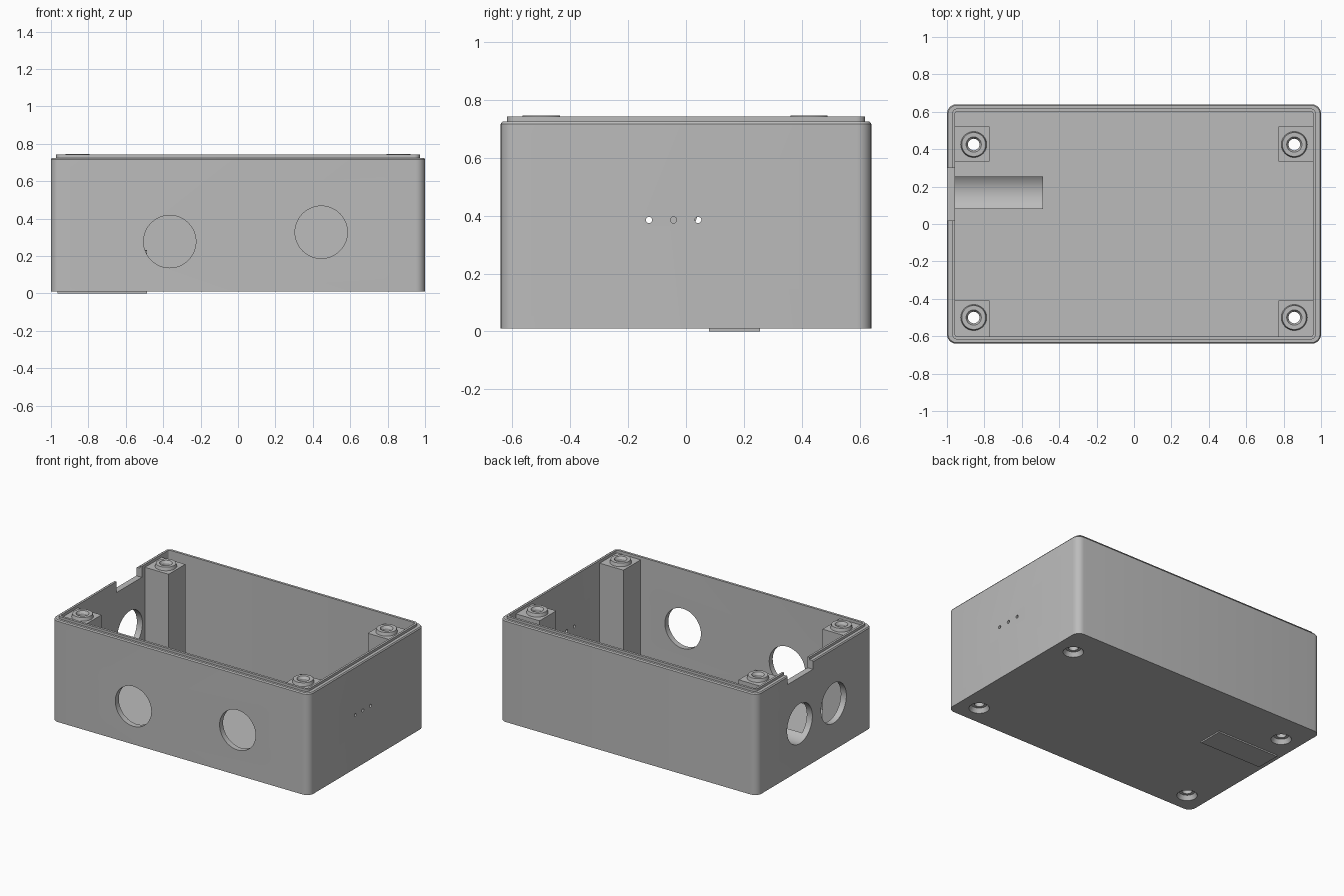
import bpy, bmesh, math
from mathutils import Matrix, Vector

if "Cube" in bpy.data.objects:
    bpy.data.objects.remove(bpy.data.objects["Cube"], do_unlink=True)

grey = bpy.data.materials.new("plain grey")
grey.use_nodes = True
GREY = (0.5, 0.5, 0.5, 1)
grey.diffuse_color = GREY
grey.node_tree.nodes["Principled BSDF"].inputs["Base Color"].default_value = GREY


def finish(bm, name):
    bmesh.ops.recalc_face_normals(bm, faces=bm.faces)
    mesh = bpy.data.meshes.new(name)
    bm.to_mesh(mesh)
    bm.free()
    mesh.materials.append(grey)
    obj = bpy.data.objects.new(name, mesh)
    bpy.context.collection.objects.link(obj)
    return obj


def box(name, x, y, z):
    bm = bmesh.new()
    bmesh.ops.create_cube(bm, size=1)
    for v in bm.verts:
        v.co = Vector(r[0] + (c + 0.5) * (r[1] - r[0]) for c, r in zip(v.co, (x, y, z)))
    return finish(bm, name)


def cylinder(name, centre, axis, length, r1, r2=None, sides=48):
    bm = bmesh.new()
    turn = Vector((0, 0, 1)).rotation_difference(Vector(axis)).to_matrix().to_4x4()
    bmesh.ops.create_cone(bm, cap_ends=True, segments=sides, radius1=r1,
                          radius2=r1 if r2 is None else r2, depth=length,
                          matrix=Matrix.Translation(centre) @ turn)
    return finish(bm, name)


def loft(name, rings, steps=6):
    """Closed skin through rounded rectangles (half x, half y, corner radius, z)."""
    bm = bmesh.new()
    loops = []
    for hx, hy, r, z in rings:
        loop = []
        for k, (sx, sy) in enumerate(((1, 1), (-1, 1), (-1, -1), (1, -1))):
            for i in range(steps + 1):
                a = math.pi / 2 * (k + i / steps)
                loop.append(bm.verts.new((sx * (hx - r) + r * math.cos(a),
                                          sy * (hy - r) + r * math.sin(a), z)))
        loops.append(loop)
    n = len(loops[0])
    for a, b in zip(loops, loops[1:]):
        for i in range(n):
            j = (i + 1) % n
            bm.faces.new((a[i], a[j], b[j], b[i]))
    bm.faces.new(loops[0])
    bm.faces.new(loops[-1])
    return finish(bm, name)


def cut(obj, cutters):
    bpy.context.view_layer.objects.active = obj
    for c in cutters:
        mod = obj.modifiers.new("cut", "BOOLEAN")
        mod.operation = "DIFFERENCE"
        mod.solver = "EXACT"
        mod.object = c
        bpy.ops.object.modifier_apply(modifier=mod.name)


# Open case: outer wall, stepped rim, inner wall and floor
case = loft("case", [
    (1.0, 0.64, 0.05, 0.01),
    (1.0, 0.64, 0.05, 0.717),
    (0.994, 0.634, 0.044, 0.725),
    (0.972, 0.618, 0.03, 0.725),
    (0.972, 0.618, 0.03, 0.742),
    (0.957, 0.601, 0.012, 0.742),
    (0.957, 0.601, 0.012, 0.05),
])

# Cable cradle under the side hole
cradle = box("cable_cradle", (-0.965, -0.487), (0.08, 0.255), (0.0, 0.26))

# Openings in the walls
side_hole = cylinder("side_hole_cutter", (-0.78, 0.167, 0.34), (1, 0, 0), 0.7, 0.14)
cutters = [
    side_hole,
    cylinder("side_hole_cutter_2", (-1, -0.21, 0.34), (1, 0, 0), 0.3, 0.14),
    cylinder("front_hole_cutter_1", (-0.365, -0.64, 0.277), (0, 1, 0), 0.3, 0.14),
    cylinder("front_hole_cutter_2", (0.445, -0.64, 0.327), (0, 1, 0), 0.3, 0.14),
    box("notch_cutter", (-1.1, -0.9), (0.02, 0.30), (0.665, 0.9)),
]
for y in (-0.128, -0.043, 0.042):
    cutters.append(cylinder("pin_hole_cutter", (1, y, 0.385), (1, 0, 0), 0.3, 0.011, sides=16))

# Screw posts with raised collars, bored through
parts = [case, cradle]
bores = []
for side, x in (("left", 0.857), ("right", -0.857)):
    s = math.copysign(1, x)
    x_range = sorted((s * 0.773, s * 0.965))
    for end, y, y_range in (("front", -0.5, (-0.61, -0.41)), ("back", 0.425, (0.335, 0.52))):
        post = box(f"{end}_{side}_post", x_range, y_range, (0.04, 0.722))
        collar = cylinder(f"{end}_{side}_collar", (x, y, 0.728), (0, 0, 1), 0.034, 0.072, 0.064)
        bore = cylinder("bore_cutter", (x, y, 0.4), (0, 0, 1), 1.2, 0.031, sides=32)
        rim = cylinder("rim_cutter", (x, y, 0.74), (0, 0, 1), 0.024, 0.031, 0.045, sides=32)
        sink = cylinder("sink_cutter", (x, y, 0.02), (0, 0, 1), 0.04, 0.07, 0.05)
        cut(post, [bore])
        cut(collar, [bore, rim])
        cutters += [bore, sink]
        bores.append(rim)
        parts += [post, collar]

cut(cradle, [side_hole])
cut(case, cutters)

for c in cutters + bores:
    bpy.data.objects.remove(c, do_unlink=True)

# Smooth the round surfaces, keep edges sharp
bpy.ops.object.select_all(action="DESELECT")
for p in parts:
    p.select_set(True)
bpy.context.view_layer.objects.active = case
bpy.ops.object.shade_smooth_by_angle(angle=math.radians(30))
